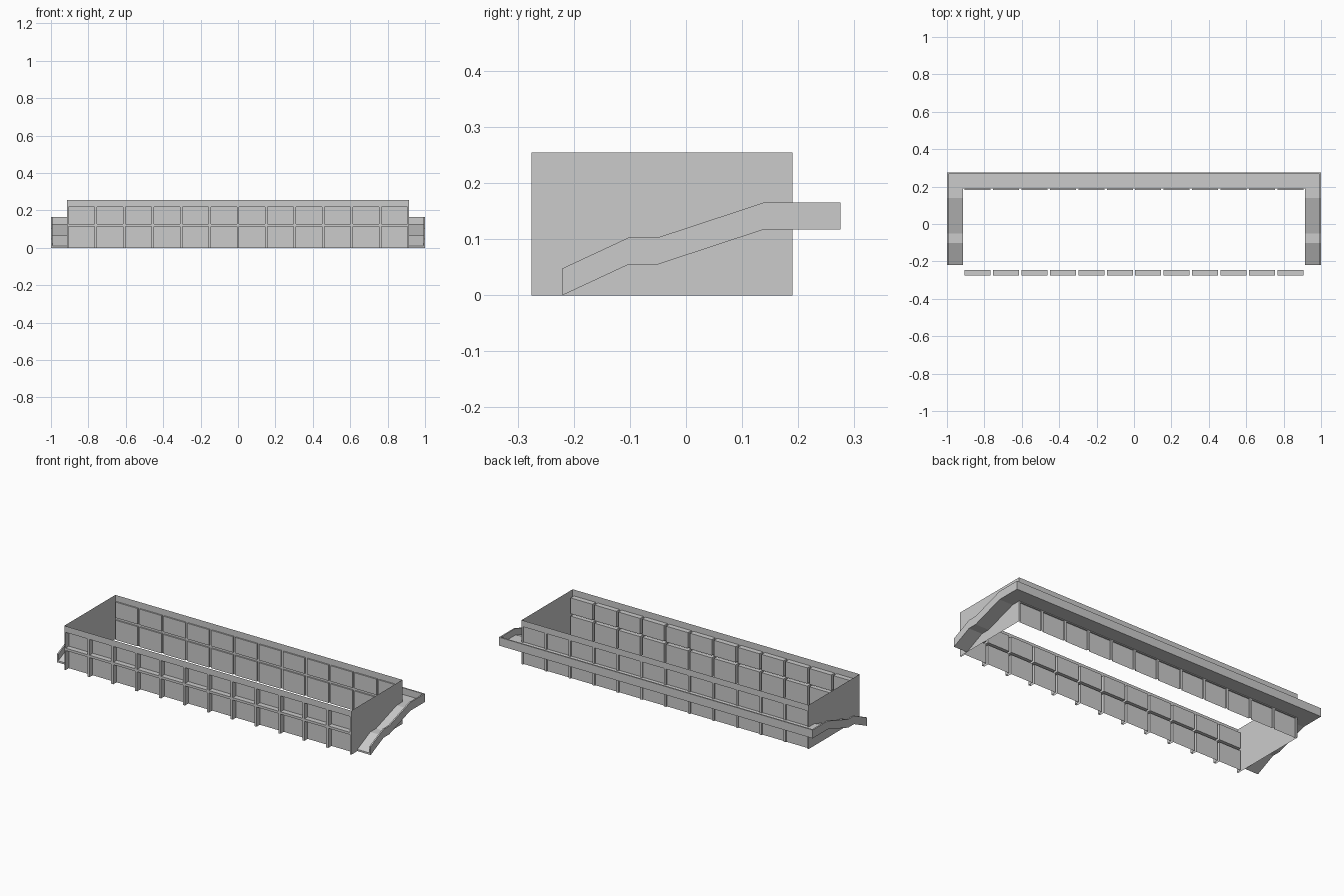
import bpy

if "Cube" in bpy.data.objects:
    bpy.data.objects.remove(bpy.data.objects["Cube"])

X, Y0, Y1, H = 0.915, -0.275, 0.19, 0.254


def add_mesh(name, verts, faces):
    me = bpy.data.meshes.new(name)
    me.from_pydata(verts, [], faces)
    me.update()
    ob = bpy.data.objects.new(name, me)
    bpy.context.collection.objects.link(ob)
    return ob


def panel_wall(name, y, depth):
    """Thin wall whose panes are pushed in by depth, leaving posts, mid rail and top band."""
    pitch, pane, n = 0.1523, 0.139, 12
    xs = [-X]
    for i in range(n):
        c = (i - (n - 1) / 2) * pitch
        xs += [c - pane / 2, c + pane / 2]
    xs.append(X)
    zs = [0, 0.113, 0.127, 0.218, H]
    verts, faces = [], []

    def quad(*pts):
        k = len(verts)
        q = pts if depth > 0 else pts[::-1]
        verts.extend(q)
        faces.append((k, k + 1, k + 2, k + 3))

    yb = y + depth
    for i in range(len(xs) - 1):
        for j in range(len(zs) - 1):
            a, b, lo, hi = xs[i], xs[i + 1], zs[j], zs[j + 1]
            inset = i % 2 == 1 and j % 2 == 0
            f = yb if inset else y
            quad((a, f, lo), (b, f, lo), (b, f, hi), (a, f, hi))
            if inset:
                # jambs, head and sill of the recess (open at the ground)
                quad((a, y, lo), (a, yb, lo), (a, yb, hi), (a, y, hi))
                quad((b, yb, lo), (b, y, lo), (b, y, hi), (b, yb, hi))
                quad((a, yb, hi), (b, yb, hi), (b, y, hi), (a, y, hi))
                if lo > 0:
                    quad((a, y, lo), (b, y, lo), (b, yb, lo), (a, yb, lo))
    return add_mesh(name, verts, faces)


# Long walls with recessed panes
panel_wall("front_wall", Y0, 0.03)
panel_wall("back_wall", Y1, -0.008)

# Plain end walls
for side, s in (("left", -1), ("right", 1)):
    pts = [(s * X, Y0, 0), (s * X, Y1, 0), (s * X, Y1, H), (s * X, Y0, H)]
    add_mesh(side + "_end_wall", pts if s > 0 else pts[::-1], [(0, 1, 2, 3)])

# Walkway: floor and outer parapet section swept round three sides, sloping down both ends
section = [(0, 0), (0, 0.048), (0.008, 0.048), (0.008, 0.01), (0.085, 0.01), (0.085, 0)]
ramp = [(-0.22, 0.0), (-0.102, 0.055), (-0.05, 0.055), (0.138, 0.117)]
rings = [[(1 - o, y, z + dz) for o, dz in section] for y, z in ramp]
rings.append([(1 - o, 0.275 - o, 0.117 + dz) for o, dz in section])
rings += [[(-x, y, z) for x, y, z in r] for r in reversed(rings)]
n = len(section)
verts = [v for r in rings for v in r]
faces = [(r * n + k, (r + 1) * n + k, (r + 1) * n + (k + 1) % n, r * n + (k + 1) % n)
         for r in range(len(rings) - 1) for k in range(n)]
last = (len(rings) - 1) * n
# end caps, split so each L shape is two quads
faces += [(0, 1, 2, 3), (0, 3, 4, 5)]
faces += [(last + 3, last + 2, last + 1, last), (last + 5, last + 4, last + 3, last)]
add_mesh("walkway", verts, faces)
